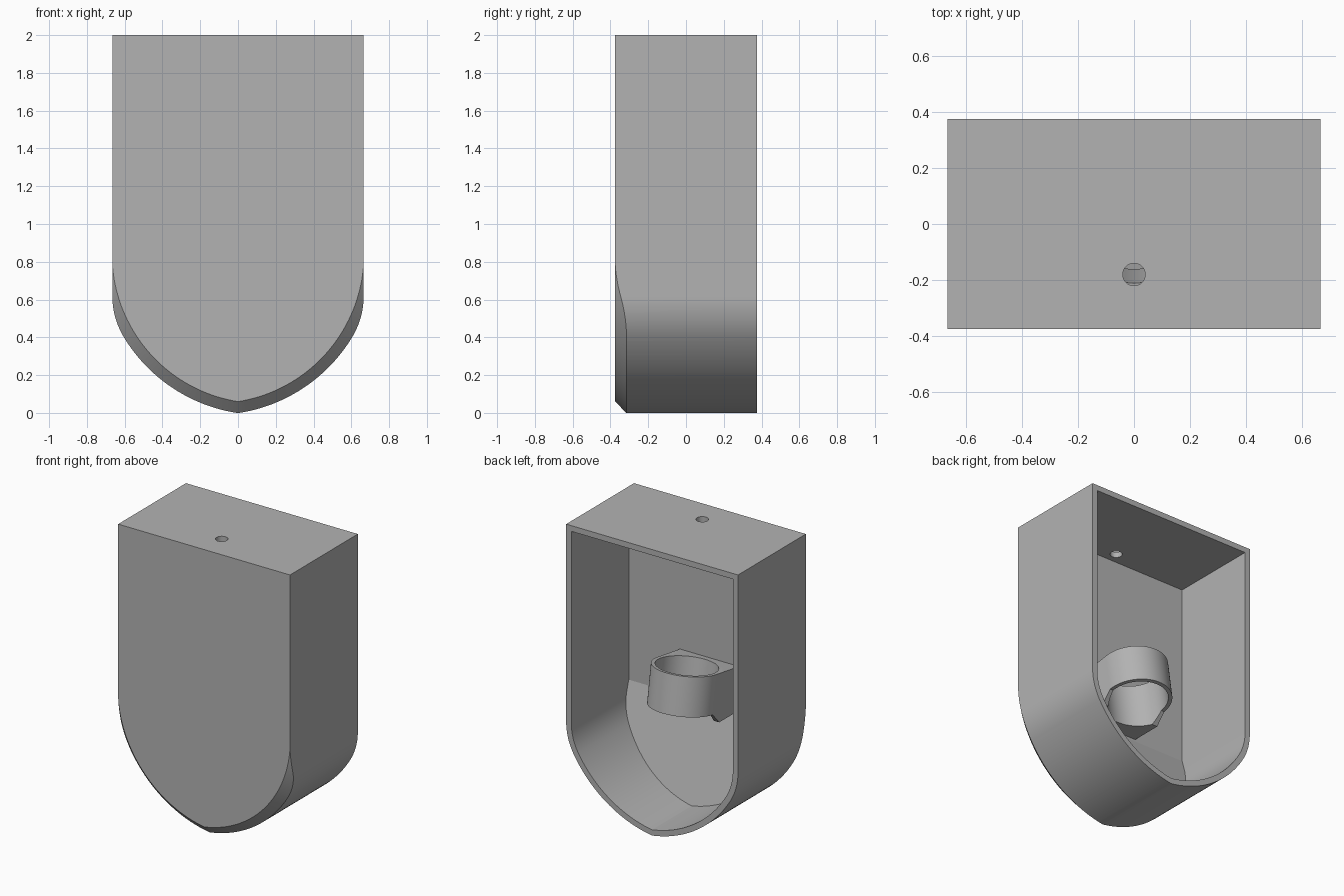
import bpy, bmesh
from math import acos, atan2, cos, sin, pi, radians
from mathutils import Matrix, Vector

cube = bpy.data.objects.get("Cube")
if cube:
    bpy.data.objects.remove(cube, do_unlink=True)

grey = bpy.data.materials.new("plain grey")
grey.use_nodes = True
grey.diffuse_color = (0.45, 0.45, 0.45, 1)
grey.node_tree.nodes["Principled BSDF"].inputs["Base Color"].default_value = grey.diffuse_color

HALF_W, FRONT, BACK = 0.665, -0.375, 0.375
ARC_X, ARC_Z, ARC_R = -0.124, 0.841, 0.851      # large arc of the pointed bottom
FIL_X, FIL_Z, FIL_R = 0.255, 0.616, 0.41        # fillet into the straight side


def arc(cx, cz, r, a0, a1, n):
    steps = [a0 + (a1 - a0) * i / n for i in range(n + 1)]
    return [(cx + r * cos(a), cz + r * sin(a)) for a in steps]


def shield(inset, top, rounded=True):
    """Closed shield outline in x, z."""
    r = ARC_R - inset
    start = -acos(-ARC_X / r)
    if rounded:
        join = atan2(FIL_Z - ARC_Z, FIL_X - ARC_X)
        half = arc(ARC_X, ARC_Z, r, start, join, 24)
        half += arc(FIL_X, FIL_Z, FIL_R - inset, join, 0, 12)[1:]
    else:
        half = arc(ARC_X, ARC_Z, r, start, 0, 40)
    half.append((half[-1][0], top))
    return half + [(-x, z) for x, z in reversed(half[1:])]


def finish(bm, name):
    bmesh.ops.recalc_face_normals(bm, faces=bm.faces)
    mesh = bpy.data.meshes.new(name)
    bm.to_mesh(mesh)
    bm.free()
    mesh.materials.append(grey)
    ob = bpy.data.objects.new(name, mesh)
    bpy.context.collection.objects.link(ob)
    return ob


def loft(rings):
    """Solid through matching rings of points, capped at both ends."""
    bm = bmesh.new()
    loops = [[bm.verts.new(p) for p in ring] for ring in rings]
    for a, b in zip(loops, loops[1:]):
        for i in range(len(a)):
            j = (i + 1) % len(a)
            bm.faces.new((a[i], a[j], b[j], b[i]))
    bm.faces.new(loops[0])
    bm.faces.new(loops[-1])
    return bm


def at_y(outline, y):
    return [(x, y, z) for x, z in outline]


def cylinder(name, r, z0, z1, matrix, n=64):
    ring = [(r * cos(2 * pi * i / n), r * sin(2 * pi * i / n)) for i in range(n)]
    bm = loft([[matrix @ Vector((x, y, z)) for x, y in ring] for z in (z0, z1)])
    return finish(bm, name)


def boolean(target, tool, operation):
    mod = target.modifiers.new(operation, 'BOOLEAN')
    mod.object, mod.operation, mod.solver = tool, operation, 'EXACT'
    bpy.context.view_layer.objects.active = target
    bpy.ops.object.modifier_apply(modifier=mod.name)
    bpy.data.objects.remove(tool, do_unlink=True)


# Outer shell with the chamfer along the lower front edge
outline = shield(0, 2)
shell = finish(loft([at_y(outline, FRONT), at_y(outline, BACK)]), "shield_shell")
wide = shield(0, 2.1, False)
chamfer = loft([at_y(shield(0.06, 2.1, False), FRONT), at_y(wide, -0.315), at_y(wide, 0.5)])
boolean(shell, finish(chamfer, "chamfer_form"), 'INTERSECT')

# Cavity open at the back, with a ramp at the bottom of its front wall
inner = shield(0.04, 1.96)
bm = loft([at_y(inner, -0.26), at_y(inner, 0.5)])
cut = bmesh.ops.bisect_plane(bm, geom=bm.verts[:] + bm.edges[:] + bm.faces[:],
                             plane_co=(0, -0.26, 0.68), plane_no=(0, -0.63, -0.194),
                             clear_outer=True)
rim = [e for e in cut["geom_cut"] if isinstance(e, bmesh.types.BMEdge)]
bmesh.ops.contextual_create(bm, geom=rim)
boolean(shell, finish(bm, "cavity_cutter"), 'DIFFERENCE')

# Hole in the top
boolean(shell, cylinder("hole_cutter", 0.04, 1.9, 2.1, Matrix.Translation((0, -0.18, 0)), 32),
        'DIFFERENCE')

# Tilted ring holder with its bracket on the front wall
tilt = Matrix.Translation((0, -0.01, 1.04)) @ Matrix.Rotation(radians(9), 4, 'X')
holder = cylinder("ring_holder", 0.229, -0.27, 0, tilt)
side = [(0, 0), (0, -0.27), (-0.083, -0.337), (-0.32, -0.3), (-0.32, 0)]
bracket = loft([[tilt @ Vector((x, v, w)) for v, w in side] for x in (-0.229, 0.229)])
boolean(holder, finish(bracket, "bracket_form"), 'UNION')
boolean(holder, cylinder("bore_cutter", 0.203, -0.5, 0.2, tilt), 'DIFFERENCE')

# Smooth the curved walls, keep the edges sharp
for ob in (shell, holder):
    bpy.ops.object.select_all(action='DESELECT')
    ob.select_set(True)
    bpy.context.view_layer.objects.active = ob
    bpy.ops.object.shade_smooth_by_angle(angle=radians(15))
